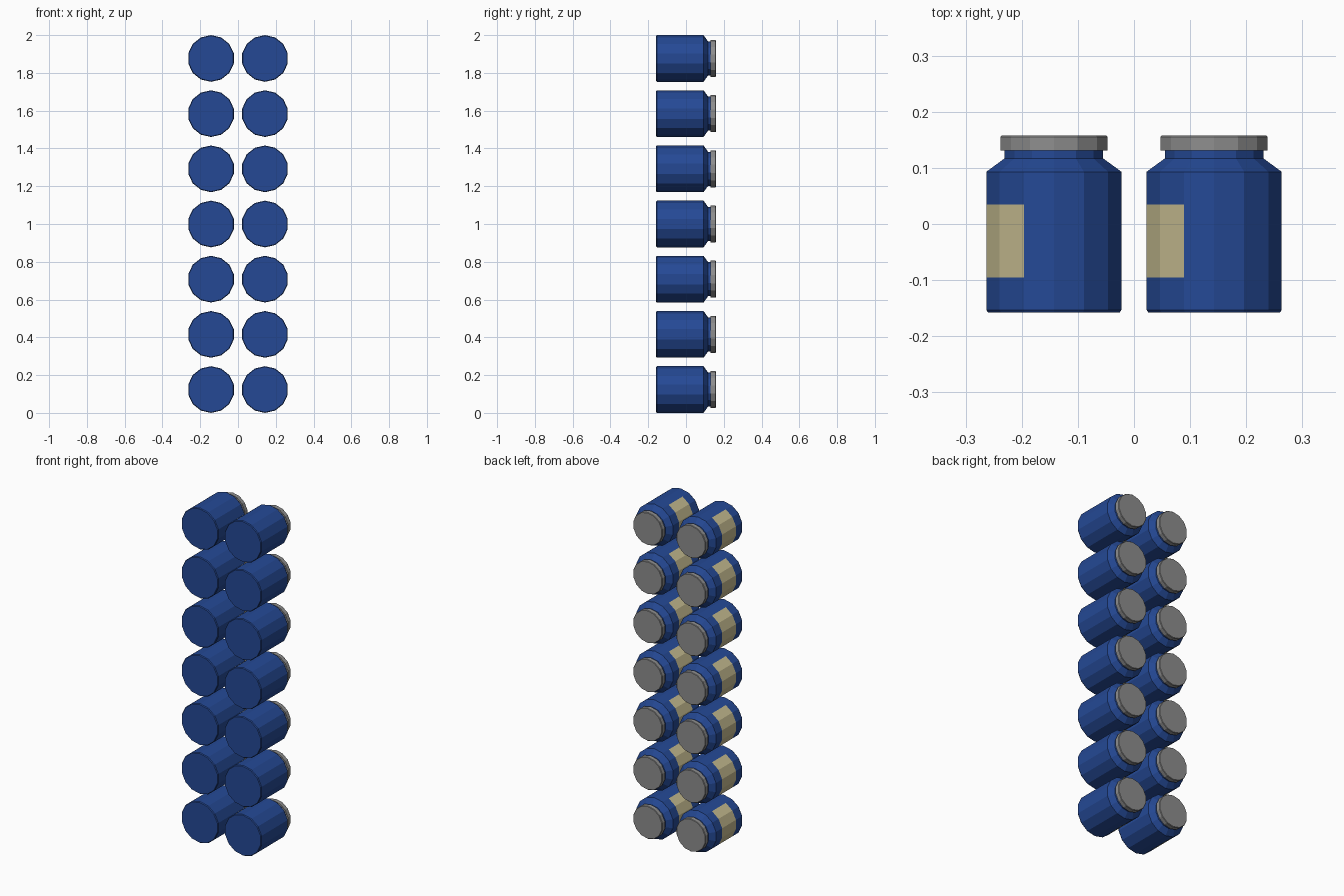
import bpy, bmesh
from math import sin, cos, tau

cube = bpy.data.objects.get("Cube")
if cube:
    bpy.data.objects.remove(cube, do_unlink=True)

SIDES = 14
RADIUS = 0.1236
ROWS = 7
COLUMN_X = 0.1428
PITCH = (2 - 2 * RADIUS) / (ROWS - 1)
LABEL_FRONT, LABEL_BACK = -0.095, 0.035


def material(name, colour):
    mat = bpy.data.materials.new(name)
    mat.use_nodes = True
    mat.diffuse_color = (*colour, 1)
    bsdf = mat.node_tree.nodes["Principled BSDF"]
    bsdf.inputs["Base Color"].default_value = (*colour, 1)
    bsdf.inputs["Roughness"].default_value = 0.7
    return mat


def lathe(name, profile, materials):
    """Turn a (y, radius) profile around the y axis and cap both ends."""
    bm = bmesh.new()
    rings = []
    for y, r in profile:
        angles = [tau * i / SIDES for i in range(SIDES)]
        rings.append([bm.verts.new((r * sin(a), y, r * cos(a))) for a in angles])
    for low, high in zip(rings, rings[1:]):
        for i in range(SIDES):
            j = (i + 1) % SIDES
            bm.faces.new((low[i], low[j], high[j], high[i]))
    bm.faces.new(rings[0])
    bm.faces.new(rings[-1])
    bmesh.ops.recalc_face_normals(bm, faces=bm.faces)
    mesh = bpy.data.meshes.new(name)
    bm.to_mesh(mesh)
    bm.free()
    for mat in materials:
        mesh.materials.append(mat)
    return mesh


blue = material("jar blue", (0.018, 0.066, 0.300))
cream = material("label cream", (0.56, 0.50, 0.28))
grey = material("lid grey", (0.27, 0.27, 0.27))

# Jar body with bevelled base, sloped shoulder and neck
body = lathe("jar_body", [
    (-0.158, 0.120), (-0.153, RADIUS),
    (LABEL_FRONT, RADIUS), (LABEL_BACK, RADIUS),
    (0.093, RADIUS), (0.117, 0.090), (0.133, 0.090),
], [blue, cream])

# Label wrapped around the side facets that face -x
for face in body.polygons:
    in_band = LABEL_FRONT < face.center.y < LABEL_BACK
    if in_band and face.normal.x < -0.5:
        face.material_index = 1

# Screw lid with bevelled rim
lid = lathe("jar_lid", [
    (0.131, 0.098), (0.155, 0.098), (0.158, 0.0955),
], [grey])

# Two columns of jars lying on their sides
for side, x in (("right", -COLUMN_X), ("left", COLUMN_X)):
    for row in range(ROWS):
        for part, mesh in (("jar_body", body), ("jar_lid", lid)):
            obj = bpy.data.objects.new(f"{part}_{side}_{row + 1}", mesh)
            obj.location = (x, 0, RADIUS + row * PITCH)
            bpy.context.collection.objects.link(obj)
